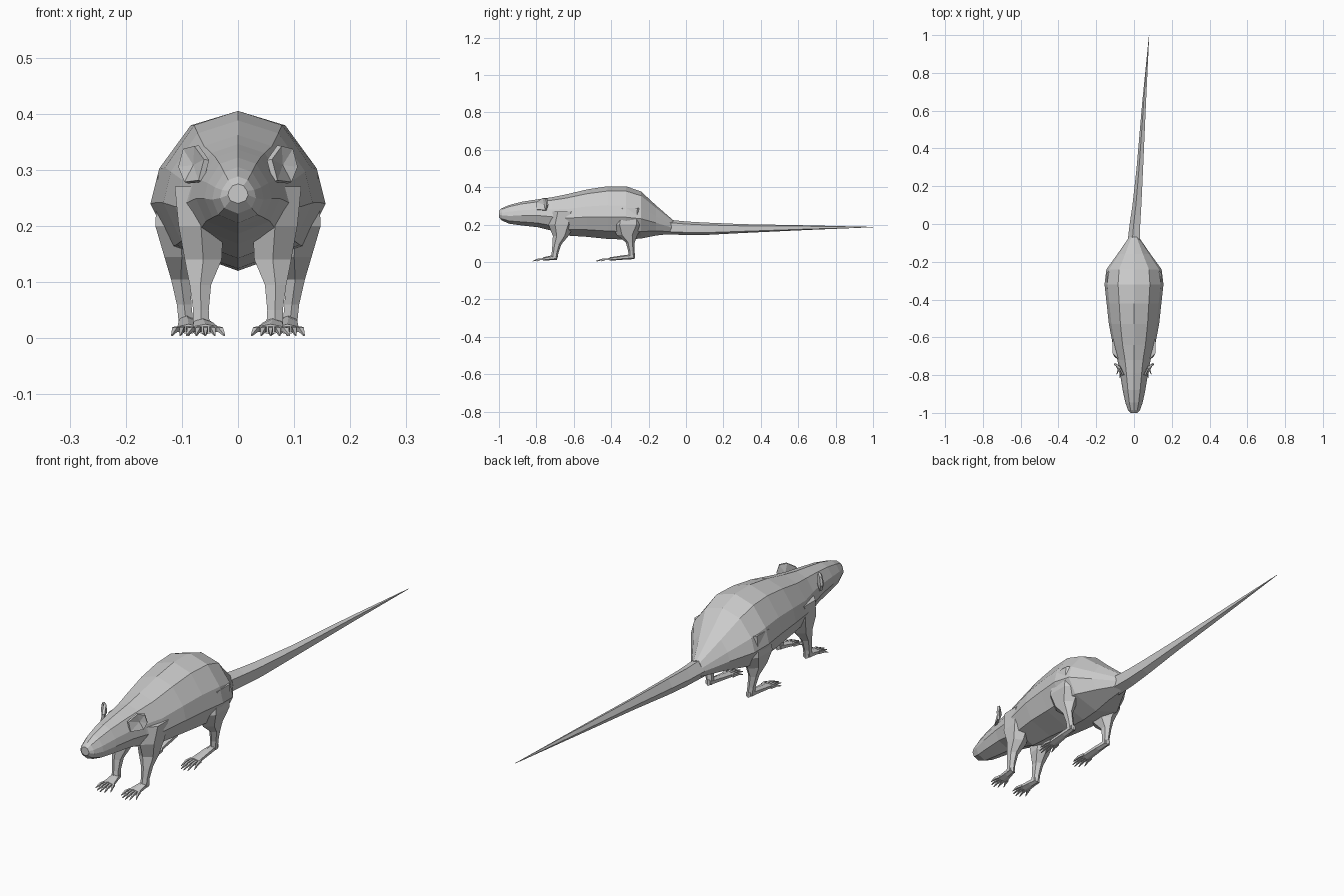
import bpy, bmesh, math
from mathutils import Vector


def make(name, verts, faces):
    me = bpy.data.meshes.new(name)
    bm = bmesh.new()
    vs = [bm.verts.new(v) for v in verts]
    for f in faces:
        bm.faces.new([vs[i] for i in f])
    bmesh.ops.recalc_face_normals(bm, faces=bm.faces)
    bm.to_mesh(me)
    bm.free()
    ob = bpy.data.objects.new(name, me)
    bpy.context.collection.objects.link(ob)
    return ob


def loft(name, rings):
    n = len(rings[0])
    verts = [p for r in rings for p in r]
    faces = [[k * n + i, k * n + (i + 1) % n, (k + 1) * n + (i + 1) % n, (k + 1) * n + i]
             for k in range(len(rings) - 1) for i in range(n)]
    faces += [list(range(n)), list(range(len(verts) - n, len(verts)))]
    return make(name, verts, faces)


def ring(c, a, b, axis, n=6):
    """Ellipse around c: axis 'z' lies flat, axis 'y' stands facing front."""
    out = []
    for i in range(n):
        t = 2 * math.pi * (i + 0.5) / n
        u, v = a * math.cos(t), b * math.sin(t)
        out.append(Vector(c) + (Vector((u, v, 0)) if axis == 'z' else Vector((u, 0, v))))
    return out


def limb(name, side, stations, axis, n=6):
    loft(name, [ring((side * x, y, z), a, b, axis, n) for x, y, z, a, b in stations])


# Body and head: y, half width, bottom, top
half = [(0.54, 0.91), (0.9, 0.64), (1, 0.42), (0.76, 0.15)]
section = [(0, 1)] + half + [(0, 0)] + [(-w, h) for w, h in reversed(half)]
body = [(-1.0, .018, .24, .275), (-.985, .032, .222, .288), (-.945, .046, .205, .305),
        (-.88, .06, .196, .322), (-.79, .075, .186, .336), (-.72, .088, .168, .346),
        (-.64, .112, .142, .362), (-.53, .133, .135, .388), (-.42, .145, .124, .405),
        (-.32, .156, .120, .405), (-.24, .146, .126, .377), (-.16, .088, .142, .303),
        (-.07, .026, .152, .225)]
loft("body", [[(w * a, y, lo + (hi - lo) * h) for w, h in section] for y, a, lo, hi in body])

# Tail
limb("tail", 1, [(0, -.11, .188, .036, .042), (.008, .0, .181, .031, .038),
                 (.018, .1, .178, .026, .035), (.033, .3, .179, .019, .025),
                 (.055, .65, .184, .011, .013), (.08, 1.0, .187, .001, .001)], 'y', 5)

for side, label in ((1, "left"), (-1, "right")):
    # Front leg and paw
    limb(label + "_front_leg", side,
         [(.078, -.65, .27, .04, .07), (.066, -.665, .2, .046, .07),
          (.062, -.67, .14, .038, .042), (.067, -.69, .095, .022, .024),
          (.066, -.70, .05, .016, .018), (.065, -.705, .018, .017, .018)], 'z')
    limb(label + "_front_paw", side,
         [(.065, -.69, .026, .014, .014), (.062, -.725, .022, .02, .012),
          (.058, -.765, .016, .026, .009)], 'y')

    # Hind leg and foot
    limb(label + "_hind_leg", side,
         [(.1, -.3, .29, .05, .08), (.104, -.31, .2, .05, .09),
          (.1, -.315, .145, .036, .055), (.102, -.298, .105, .02, .024),
          (.096, -.292, .06, .015, .017), (.092, -.29, .022, .015, .018)], 'z')
    limb(label + "_hind_foot", side,
         [(.092, -.275, .03, .012, .014), (.09, -.33, .025, .018, .012),
          (.088, -.41, .016, .023, .009)], 'y')

    # Toes fan out from each foot
    for part, cx, y0, length, spread in (("front", .058, -.755, .065, .034),
                                         ("hind", .088, -.40, .082, .03)):
        for i in range(5):
            f = (i - 2) / 2
            l = length * (1 - .35 * f * f)
            x0, x1 = cx + f * .02, cx + f * spread
            limb(f"{label}_{part}_toe_{i + 1}", side,
                 [(x0, y0, .016, .006, .007), ((x0 + x1) / 2, y0 - l * .55, .015, .006, .006),
                  (x1, y0 - l, .005, .0015, .002)], 'y', 4)

    # Cupped ear
    rim = [(.056, -.80, .318), (.074, -.765, .343), (.095, -.745, .338),
           (.104, -.74, .305), (.092, -.75, .277), (.066, -.80, .28)]
    pts = [(side * x, y, z) for x, y, z in rim + [(.076, -.755, .308)]]
    ear = make(label + "_ear", pts, [[i, (i + 1) % 6, 6] for i in range(6)])
    mod = ear.modifiers.new("thickness", 'SOLIDIFY')
    mod.thickness = .01
    mod.offset = 0
